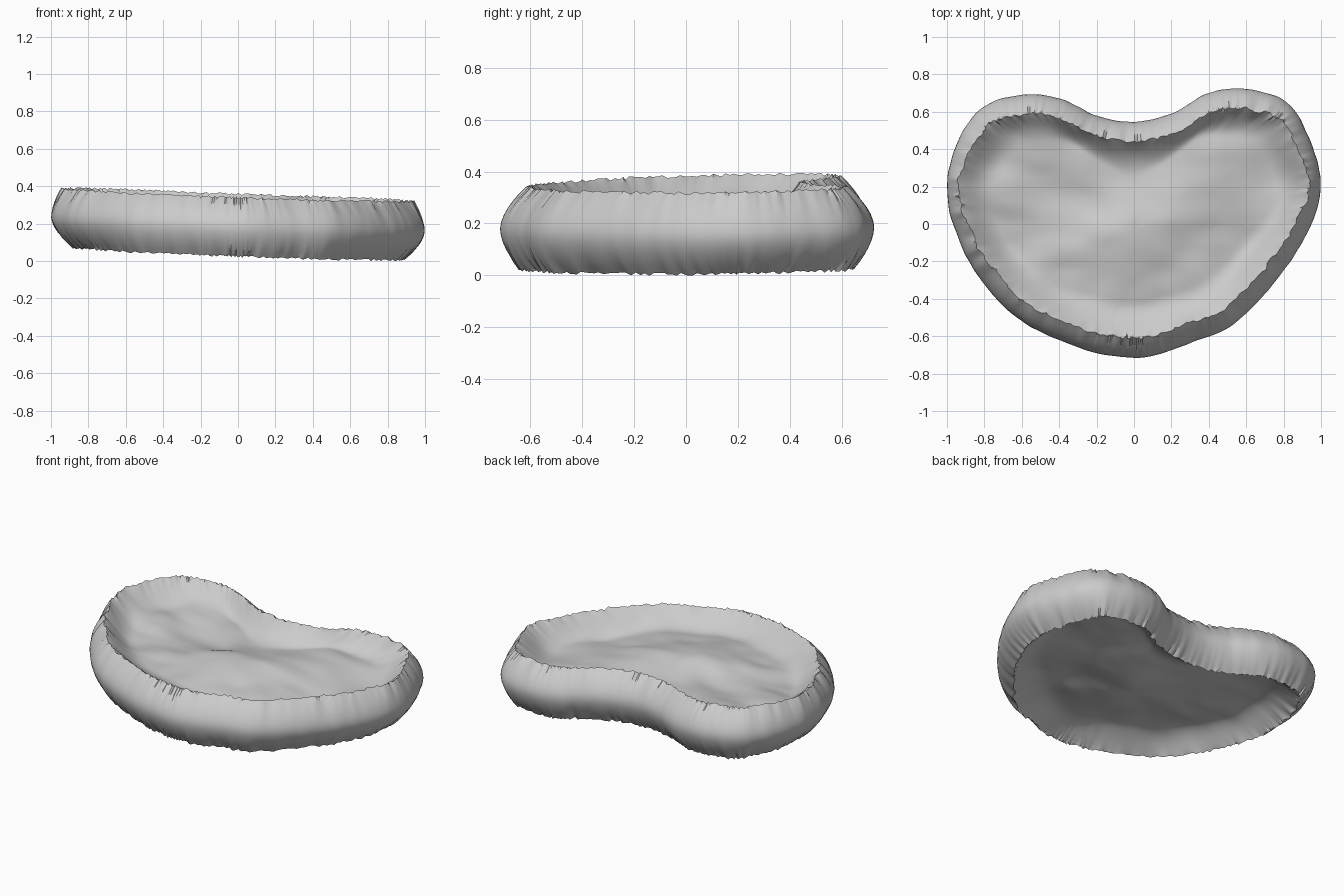
import bpy, bmesh, math, random
from mathutils import Vector, noise

random.seed(4)
cube = bpy.data.objects.get("Cube")
if cube:
    bpy.data.objects.remove(cube, do_unlink=True)

STEPS = 14            # columns between outline points
TOP, BOTTOM = 0.35, 0.036
CENTRE = Vector((0, -0.04))

# Widest outline of the cushion, anticlockwise from the front tip
OUTLINE = [Vector(p) for p in (
    (0, -.715), (.11, -.7), (.3, -.635), (.54, -.53), (.8, -.25), (.95, 0),
    (1, .22), (.94, .45), (.82, .65), (.6, .72), (.4, .7), (.2, .59), (0, .545),
    (-.2, .58), (-.4, .67), (-.6, .69), (-.8, .63), (-.94, .45), (-1, .2),
    (-.95, -.05), (-.82, -.3), (-.6, -.52), (-.3, -.66), (-.12, -.705))]


def smooth_loop(points, steps):
    """Closed Catmull-Rom curve through the points."""
    out, n = [], len(points)
    for i in range(n):
        a, b, c, d = (points[(i + k) % n] for k in (-1, 0, 1, 2))
        for s in range(steps):
            t = s / steps
            out.append(0.5 * (2 * b + (c - a) * t + (2 * a - 5 * b + 4 * c - d) * t ** 2
                              + (3 * b - a - 3 * c + d) * t ** 3))
    return out


def lean(x, y, z):
    """The whole cushion leans slightly to one side."""
    return Vector((x, y, z - 0.037 * x + 0.018 * y))


loop = smooth_loop(OUTLINE, STEPS)
count = len(loop)
normals = []
for i in range(count):
    tangent = loop[(i + 1) % count] - loop[i - 1]
    normals.append(Vector((tangent.y, -tangent.x)).normalized())

# Fine gathers, shared by each column of the side wall
gather = [random.uniform(-1, 1) for _ in loop]
bm = bmesh.new()


def add_ring(points):
    return [bm.verts.new(p) for p in points]


def bridge(a, b):
    for i in range(count):
        j = (i + 1) % count
        bm.faces.new((a[i], a[j], b[j], b[i]))


# Side wall: bulging profile from bottom seam to top seam
WALL = 12
wall = []
for r in range(WALL + 1):
    v = r / WALL
    u = 2 * v - 1
    ring = []
    for i, (p, n) in enumerate(zip(loop, normals)):
        inset = 0.06 + 0.045 * abs(n.y) if u > 0 else 0.125 - 0.05 * abs(n.y)
        edge = abs(u) ** 2
        fold = 0.006 * edge * gather[i]
        ripple = (0.004 + 0.01 * edge) * noise.noise(Vector((p.x * 14, p.y * 14, v)))
        q = p + n * (fold + ripple - inset * abs(u) ** 1.8)
        z = BOTTOM + (TOP - BOTTOM) * v + 0.006 * edge * gather[(i * 3) % count]
        ring.append(lean(q.x, q.y, z))
    wall.append(add_ring(ring))
for low, high in zip(wall, wall[1:]):
    bridge(low, high)


def mound(xy, length, width):
    """Soft oval swelling along the diagonal, from 0 to 1."""
    p = xy - Vector((0.06, 0))
    along, across = (p.x + 0.8 * p.y) / 1.28, (p.y - 0.8 * p.x) / 1.28
    return math.exp(-(along / length) ** 2 - (across / width) ** 2)


def dish(rim, side, depth, rise, length, seed):
    """Close one side: a steep inner wall, a gutter and a swollen middle."""
    rings = 30
    edge = [v.co.copy() for v in rim]
    soft = [sum((edge[(i + k) % count] for k in range(-7, 8)), Vector()) / 15
            for i in range(count)]
    level = sum(p.z for p in edge) / count

    def point(i, t):
        p = soft[i].lerp(edge[i], t ** 25)
        radius = (p.xy - CENTRE).length
        xy = CENTRE + (p.xy - CENTRE) * t
        w = min(1, (1 - t) * radius / 0.19)
        w = math.sin(w * math.pi / 2)
        dents = 0.03 * noise.noise(Vector((xy.x * 3, xy.y * 4, seed)))
        dents += 0.01 * noise.noise(Vector((xy.x * 6, xy.y * 8, seed)))
        floor = lean(xy.x, xy.y, level).z
        offset = rise * mound(xy, length, 0.24) - depth
        jitter = (p.z - lean(p.x, p.y, level).z) * t ** 25
        return Vector((xy.x, xy.y, floor + jitter + w * (side * offset + dents)))

    previous = rim
    for k in range(1, rings):
        t = 1 - (k / rings) ** 1.4
        ring = add_ring([point(i, t) for i in range(count)])
        bridge(previous, ring)
        previous = ring
    hub = bm.verts.new(point(0, 0))
    for i in range(count):
        bm.faces.new((previous[i], previous[(i + 1) % count], hub))


dish(wall[-1], 1, 0.115, 0.065, 0.5, 1.3)
dish(wall[0], -1, 0.1, 0.055, 0.35, 7.7)
bmesh.ops.recalc_face_normals(bm, faces=bm.faces[:])

mesh = bpy.data.meshes.new("cushion")
bm.to_mesh(mesh)
bm.free()
cushion = bpy.data.objects.new("cushion", mesh)
bpy.context.collection.objects.link(cushion)

# Plain grey cloth
grey = bpy.data.materials.new("light grey")
grey.use_nodes = True
colour = (0.6, 0.6, 0.6, 1)
grey.diffuse_color = colour
grey.node_tree.nodes["Principled BSDF"].inputs["Base Color"].default_value = colour
mesh.materials.append(grey)

# Smooth cloth with crisp seams
bpy.context.view_layer.objects.active = cushion
cushion.select_set(True)
bpy.ops.object.shade_smooth_by_angle(angle=math.radians(40))
